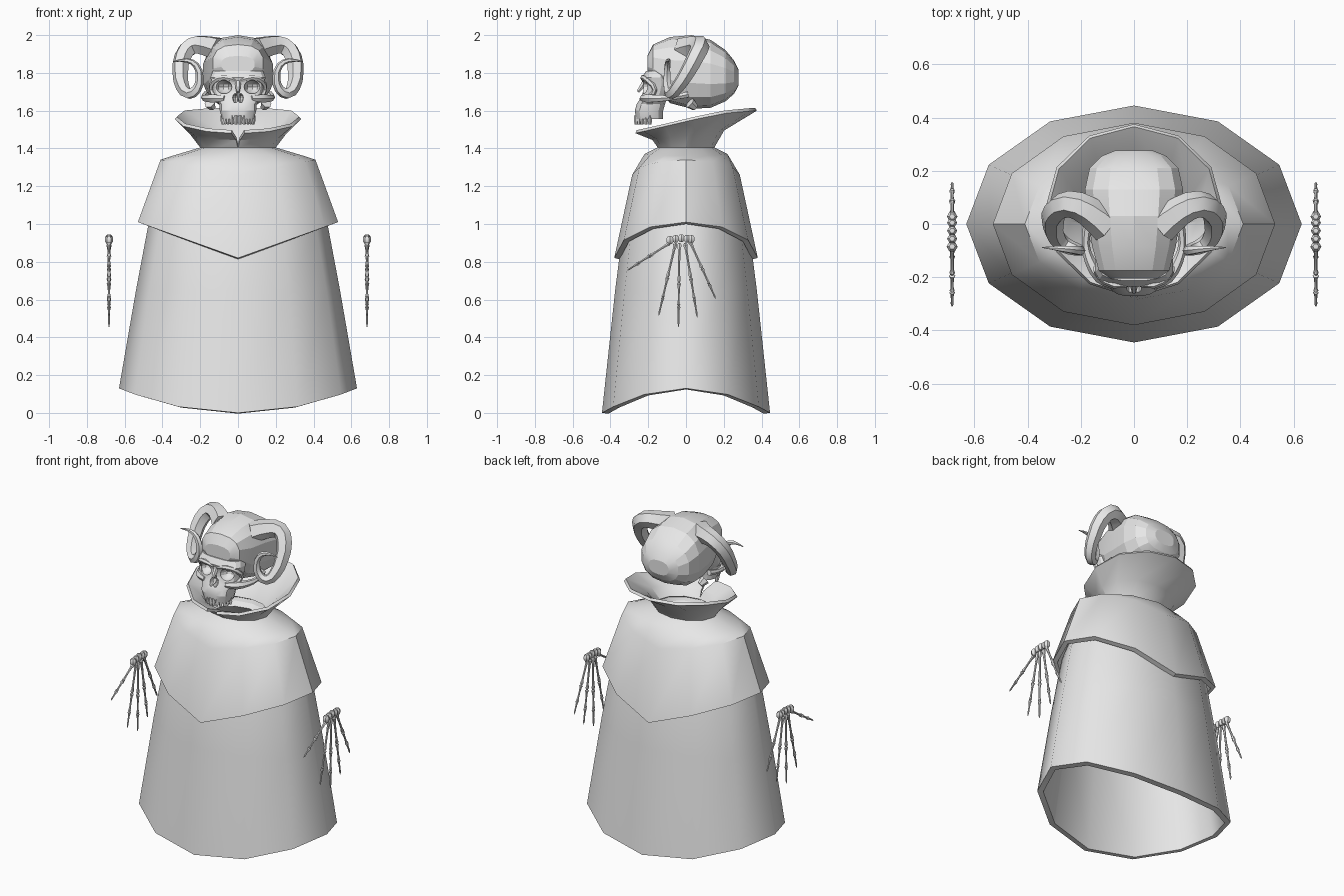
import bpy, bmesh, math
from mathutils import Vector

if "Cube" in bpy.data.objects:
    bpy.data.objects.remove(bpy.data.objects["Cube"])

grey = bpy.data.materials.new("plain_grey")
grey.diffuse_color = (0.8, 0.8, 0.8, 1)
grey.use_nodes = True
grey.node_tree.nodes["Principled BSDF"].inputs["Base Color"].default_value = grey.diffuse_color
C, S, TAU = math.cos, math.sin, math.tau


def activate(ob):
    bpy.ops.object.select_all(action='DESELECT')
    ob.select_set(True)
    bpy.context.view_layer.objects.active = ob


def finish(ob, angle=None):
    ob.data.materials.clear()
    ob.data.materials.append(grey)
    activate(ob)
    if angle:
        bpy.ops.object.shade_smooth_by_angle(angle=math.radians(angle))
    return ob


def loft(name, rings, closed=True, caps=False):
    bm = bmesh.new()
    vs = [[bm.verts.new(p) for p in r] for r in rings]
    n = len(rings[0])
    for a, b in zip(vs, vs[1:]):
        for i in range(n if closed else n - 1):
            j = (i + 1) % n
            bm.faces.new((a[i], a[j], b[j], b[i]))
    if caps:
        bm.faces.new(vs[0][::-1])
        bm.faces.new(vs[-1])
        bmesh.ops.recalc_face_normals(bm, faces=bm.faces)
    me = bpy.data.meshes.new(name)
    bm.to_mesh(me)
    bm.free()
    ob = bpy.data.objects.new(name, me)
    bpy.context.collection.objects.link(ob)
    return ob


def thicken(ob, t):
    m = ob.modifiers.new("thickness", 'SOLIDIFY')
    m.thickness, m.offset = t, -1
    activate(ob)
    bpy.ops.object.modifier_apply(modifier=m.name)


def tubes(name, paths, smooth=True, res=3, bevel=1):
    """Round tubes through points (x, y, z, radius)."""
    cu = bpy.data.curves.new(name, 'CURVE')
    cu.dimensions, cu.bevel_depth, cu.bevel_resolution = '3D', 1.0, bevel
    cu.use_fill_caps, cu.resolution_u = True, res
    for path in paths:
        sp = cu.splines.new('BEZIER' if smooth else 'POLY')
        pts = sp.bezier_points if smooth else sp.points
        pts.add(len(path) - 1)
        for p, (x, y, z, r) in zip(pts, path):
            p.co = (x, y, z) if smooth else (x, y, z, 1)
            p.radius = r
            if smooth:
                p.handle_left_type = p.handle_right_type = 'AUTO'
    ob = bpy.data.objects.new(name, cu)
    bpy.context.collection.objects.link(ob)
    activate(ob)
    bpy.ops.object.convert(target='MESH')
    return finish(bpy.context.object, 40)


def ring(rx, ry, z_of, n=12):
    return [(rx * C(a), ry * S(a), z_of(abs(C(a)))) for a in (TAU * i / n for i in range(n))]


# Robe: twelve-sided bell with a hem dipping at front and back
robe = loft("robe", [
    ring(.63, .445, lambda c: .13 * c * c),
    ring(.54, .375, lambda c: .65),
    ring(.474, .33, lambda c: 1.0),
    ring(.37, .255, lambda c: 1.24 + .05 * c),
    ring(.19, .14, lambda c: 1.385)])
thicken(robe, .035)
finish(robe, 45)

# Shoulder cape
cape = loft("cape", [
    ring(.53, .38, lambda c: .82 + .19 * c),
    ring(.41, .285, lambda c: 1.26 + .08 * c),
    ring(.35, .22, lambda c: 1.37 - .01 * c),
    ring(.2, .15, lambda c: 1.405)])
thicken(cape, .03)
finish(cape, 40)


# Flared collar, high at the back, with a V notch at the front
def collar_ring(rx, ry, cy, gap, z_of):
    angs = [gap] + [30 * i for i in range(1, 12)] + [360 - gap]
    angs = [math.radians(a - 90) for a in angs]
    return [(rx * C(a), cy + ry * S(a), z_of(S(a))) for a in angs]


collar = loft("collar", [
    collar_ring(.2, .15, 0, .3, lambda s: 1.405),
    collar_ring(.25, .19, .012, 2.5, lambda s: 1.47 + .025 * s),
    collar_ring(.335, .322, .053, 6, lambda s: 1.555 + (.075 * s if s < 0 else .045 * s ** .5))],
    closed=False)
thicken(collar, .018)
finish(collar, 30)


# Cranium: sections along y (y, half width, bottom, top)
def oval(n, power):
    for i in range(n):
        a = TAU * (i + .5) / n
        yield tuple(math.copysign(abs(f) ** power, f) for f in (C(a), S(a)))


sections = [(-.205, .09, 1.80, 1.89), (-.175, .135, 1.755, 1.95), (-.085, .16, 1.64, 1.99),
            (.03, .178, 1.61, 2.0), (.13, .188, 1.615, 1.975), (.21, .17, 1.65, 1.92),
            (.255, .125, 1.69, 1.865), (.277, .07, 1.73, 1.82)]
cranium = loft("cranium", [[(w * u, y, (lo + hi) / 2 + (hi - lo) / 2 * v) for u, v in oval(14, .8)]
                           for y, w, lo, hi in sections], caps=True)
finish(cranium, 18)

# Face: sections along z (z, half width, front, back)
levels = [(1.555, .085, -.265, -.12), (1.60, .098, -.272, -.12), (1.635, .10, -.262, -.11),
          (1.665, .125, -.243, -.10), (1.70, .132, -.228, -.09), (1.74, .14, -.225, -.08),
          (1.775, .148, -.235, -.08), (1.81, .135, -.213, -.08)]
face = loft("face", [[(w * u, (f + b) / 2 + (b - f) / 2 * v, z) for u, v in oval(16, .7)]
                     for z, w, f, b in levels], caps=True)


def carve(target, loc, scale, cone=False):
    if cone:
        bpy.ops.mesh.primitive_cone_add(vertices=3, radius1=1, radius2=.8, depth=2, location=loc,
                                        rotation=(math.radians(90), 0, 0))
    else:
        bpy.ops.mesh.primitive_uv_sphere_add(segments=10, ring_count=8, location=loc)
    cutter = bpy.context.object
    cutter.scale = scale
    cutter.hide_render = True
    m = target.modifiers.new("carve", 'BOOLEAN')
    m.operation, m.object = 'DIFFERENCE', cutter
    activate(target)
    bpy.ops.object.modifier_apply(modifier=m.name)
    bpy.data.objects.remove(cutter)


# Eye sockets and nose opening
for s in (-1, 1):
    carve(face, (s * .076, -.235, 1.725), (.046, .07, .036))
    carve(face, (s * .014, -.25, 1.668), (.015, .05, .026))
carve(face, (0, -.25, 1.685), (.012, .045, .028))
finish(face, 25)

# Brow ridges, cheekbones and nose bridge
for s, side in ((-1, "left"), (1, "right")):
    tubes("brow_" + side, [[(s * .015, -.222, 1.76, .012), (s * .075, -.227, 1.775, .015),
                            (s * .128, -.195, 1.755, .015), (s * .14, -.165, 1.71, .013),
                            (s * .125, -.185, 1.68, .014)]], res=2)
    tubes("cheekbone_" + side, [[(s * .07, -.232, 1.665, .016), (s * .125, -.2, 1.665, .025),
                                 (s * .165, -.14, 1.665, .02), (s * .182, -.07, 1.67, .014),
                                 (s * .17, .01, 1.685, .018)]], res=2)
    tubes("skull_base_" + side, [[(s * .15, .02, 1.64, .03), (s * .135, .05, 1.615, .018)]], res=2)
tubes("nose_bridge", [[(0, -.215, 1.76, .016), (0, -.235, 1.725, .014), (0, -.255, 1.70, .009)]], res=2)

# Upper teeth set around the dental arch
paths = []
for i in range(12):
    a = math.radians(-90 + (i - 5.5) * 15)
    x, y = .082 * C(a), -.18 + .085 * S(a)
    paths.append([(x, y, 1.575, .010), (x, y, 1.55, .012), (x * .98, y, 1.528, .008)])
tubes("teeth", paths, smooth=False, bevel=0)

# Curled horns: back, out, down, then round to an outward tip
horn = [(.10, -.01, 1.925, .066), (.175, .05, 1.945, .056), (.245, .075, 1.942, .050),
        (.293, .05, 1.885, .047), (.305, .005, 1.80, .042), (.293, -.045, 1.725, .036),
        (.258, -.08, 1.69, .030), (.218, -.095, 1.715, .025), (.203, -.1, 1.775, .021),
        (.222, -.098, 1.84, .017), (.27, -.093, 1.866, .012), (.345, -.088, 1.86, .002)]
for s, side in ((-1, "left"), (1, "right")):
    tubes("horn_" + side, [[(s * x, y, z, r) for x, y, z, r in horn]], res=2)

# Skeleton hands: knobbed finger bones fanned out from a wrist cluster
fingers = [((-.085, .90), (-.31, .755)), ((-.055, .90), (-.145, .515)), ((-.035, .90), (-.04, .455)),
           ((-.005, .90), (.06, .505)), ((.02, .91), (.157, .605))]
joints = [0, .47, .75, 1]
wrist = [(-.085, .915, .022), (-.055, .922, .02), (-.025, .925, .02), (.005, .922, .02), (.028, .92, .021)]
for s, side in ((-1, "left"), (1, "right")):
    bones = []
    for a, b in fingers:
        a, b = Vector(a), Vector(b)
        for k in range(3):
            p, q = a.lerp(b, joints[k]), a.lerp(b, joints[k + 1])
            fat = (1.0, .9, .8)[k]
            tip = .003 if k == 2 else .011 * fat
            prof = ((0, .006), (.06, .0135 * fat), (.2, .008 * fat), (.5, .0062 * fat),
                    (.82, .0068 * fat), (.94, tip), (1, tip * .5))
            bones.append([(s * .683, *p.lerp(q, t), r) for t, r in prof])
    tubes("finger_bones_" + side, bones, smooth=False)
    knobs = [[(s * .683, y, z - r, r * .5), (s * .683, y, z - r * .4, r * .95),
              (s * .683, y, z + r * .4, r * .95), (s * .683, y, z + r, r * .5)] for y, z, r in wrist]
    tubes("wrist_bones_" + side, knobs, smooth=False)
